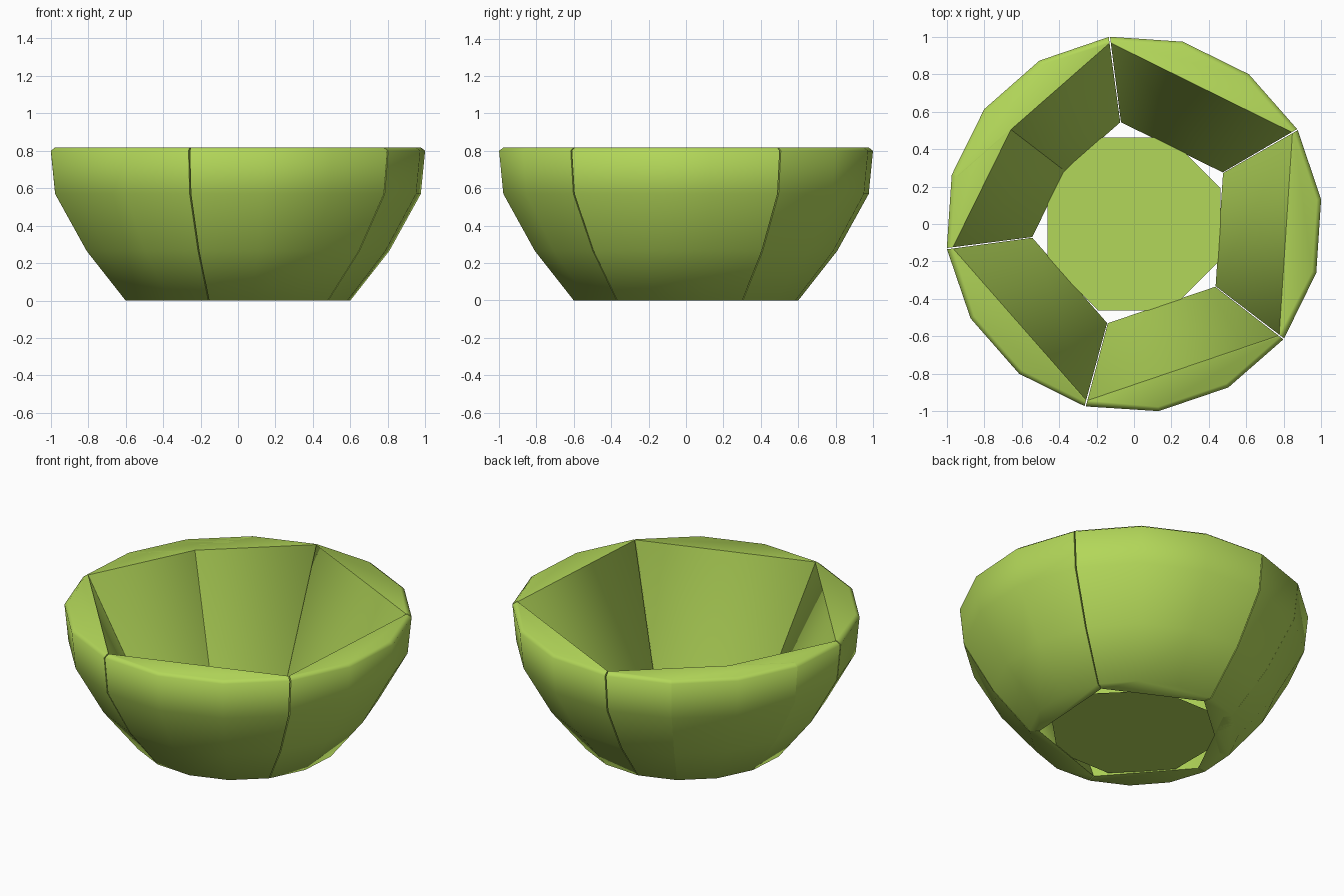
import bpy, bmesh
from math import radians, cos, sin

if "Cube" in bpy.data.objects:
    bpy.data.objects.remove(bpy.data.objects["Cube"])

green = bpy.data.materials.new("lime_green")
green.diffuse_color = (0.45, 0.68, 0.10, 1)
green.use_nodes = True
green.node_tree.nodes["Principled BSDF"].inputs["Base Color"].default_value = green.diffuse_color

# outer wall profile (radius, height), bottom to top, with a small rim chamfer
PROFILE = [(0.605, 0.0), (0.815, 0.265), (0.985, 0.57), (1.008, 0.80), (0.985, 0.818)]
INNER_LOW, INNER_HIGH = (0.548, 0.0), (0.975, 0.818)
SEG = 22.5


def polar(bm, r, deg, z):
    a = radians(deg)
    return bm.verts.new((r * cos(a), r * sin(a), z))


def finish(bm, name):
    bmesh.ops.recalc_face_normals(bm, faces=bm.faces[:])
    mesh = bpy.data.meshes.new(name)
    bm.to_mesh(mesh)
    bm.free()
    mesh.materials.append(green)
    ob = bpy.data.objects.new(name, mesh)
    bpy.context.collection.objects.link(ob)
    return ob


def wall_panel(name, start):
    # three-segment curved outside, flat sloping inside
    bm = bmesh.new()
    angles = [start + i * SEG for i in range(4)]
    angles[0] += 0.2
    angles[-1] -= 0.2
    rows = [[polar(bm, r, a, z) for a in angles] for r, z in PROFILE]
    low = [polar(bm, INNER_LOW[0], a, INNER_LOW[1]) for a in (angles[0], angles[-1])]
    high = [polar(bm, INNER_HIGH[0], a, INNER_HIGH[1]) for a in (angles[0], angles[-1])]
    for a, b in zip(rows, rows[1:]):
        for i in range(3):
            bm.faces.new((a[i], a[i + 1], b[i + 1], b[i]))
    bm.faces.new((low[0], high[0], high[1], low[1]))
    bm.faces.new([*rows[-1], high[1], high[0]])
    bm.faces.new([*rows[0], low[1], low[0]])
    for side, col in ((0, 0), (1, 3)):
        bm.faces.new([row[col] for row in rows] + [high[side], low[side]])
    return finish(bm, name)


# six wall panels; the second and third overlap
panels = [wall_panel(f"wall_panel_{i + 1}", s)
          for i, s in enumerate((30, 97.5, 120, 187.5, 255, 322.5))]
bpy.ops.object.select_all(action='DESELECT')
for p in panels:
    p.select_set(True)
bpy.context.view_layer.objects.active = panels[0]
bpy.ops.object.shade_smooth_by_angle(angle=radians(60))

# octagonal floor
bm = bmesh.new()
bm.faces.new([polar(bm, 0.5, 22.5 + 45 * i, 0.01) for i in range(8)])
finish(bm, "floor")
